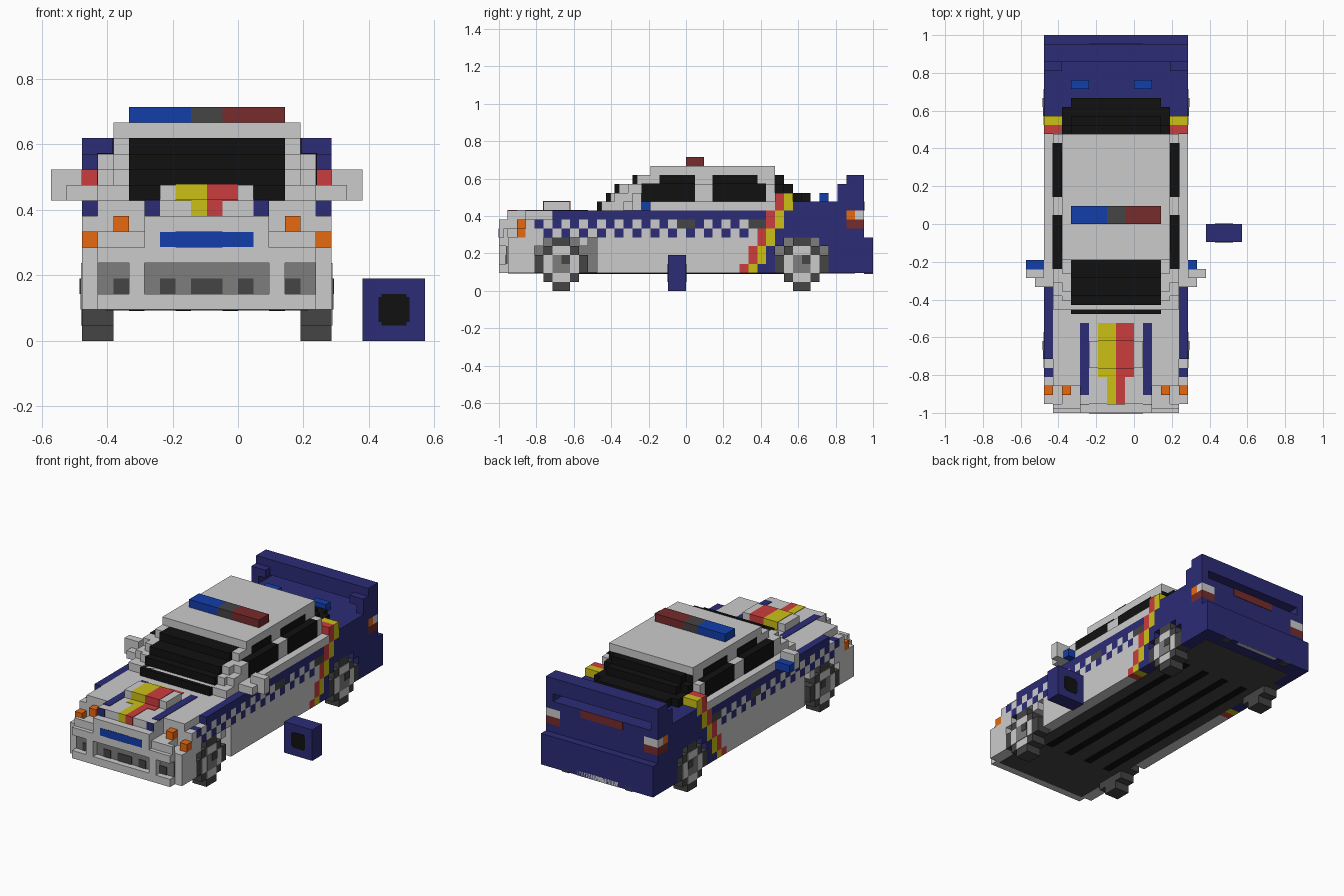
import bpy, bmesh
from mathutils import Matrix, Vector

cube = bpy.data.objects.get("Cube")
if cube:
    bpy.data.objects.remove(cube, do_unlink=True)

V = 2 / 42  # edge of one block

COLOURS = {
    "white": (0.60, 0.60, 0.60), "navy": (0.025, 0.025, 0.184),
    "yellow": (0.60, 0.53, 0.008), "red": (0.60, 0.047, 0.047),
    "orange": (0.85, 0.15, 0.006), "blue": (0.006, 0.048, 0.41),
    "dark red": (0.184, 0.025, 0.025), "black": (0.0056, 0.0056, 0.0056),
    "dark grey": (0.058, 0.058, 0.058), "mid grey": (0.205, 0.205, 0.205),
}
MATS = {}
for name, rgb in COLOURS.items():
    m = bpy.data.materials.new(name)
    m.use_nodes = True
    m.diffuse_color = (*rgb, 1)
    m.node_tree.nodes["Principled BSDF"].inputs["Base Color"].default_value = (*rgb, 1)
    MATS[name] = m


def part(name, boxes):
    """Blocks given as colour, x0, x1, y0, y1, z0, z1, in block units from the car's centre line and nose."""
    mesh = bpy.data.meshes.new(name)
    used = sorted({b[0] for b in boxes})
    for c in used:
        mesh.materials.append(MATS[c])
    bm = bmesh.new()
    for c, x0, x1, y0, y1, z0, z1 in boxes:
        centre = Vector(((x0 + x1) / 2 - 2, (y0 + y1) / 2 - 21, (z0 + z1) / 2)) * V
        size = Vector((x1 - x0, y1 - y0, z1 - z0)) * V
        made = bmesh.ops.create_cube(bm, size=1, matrix=Matrix.Translation(centre) @ Matrix.Diagonal((*size, 1)))
        for f in {f for v in made["verts"] for f in v.link_faces}:
            f.material_index = used.index(c)
    bm.to_mesh(mesh)
    bm.free()
    ob = bpy.data.objects.new(name, mesh)
    bpy.context.collection.objects.link(ob)
    return ob


def both(boxes):
    """Adds the mirrored copy of every block."""
    return boxes + [(c, -x1, -x0, *rest) for c, x0, x1, *rest in boxes]


# Body core, hood and trunk
part("body_core", [("white", -6, 6, 1, 31, 2, 7), ("white", -6, 6, 3, 31, 7, 8),
                   ("white", -4, 4, 1, 3, 7, 8)])
part("hood", [("white", -4, 4, 1, 3, 8, 9), ("white", -7, 7, 3, 31, 8, 9)])
part("hood_scoop", [("white", -3, 3, 5, 8, 9, 10)])
part("trunk", [("navy", -6, 6, 31, 41, 2, 10)])
part("underbody", [("dark grey", -6.5, 6.5, 1, 40, 1.95, 2.1)]
     + both([("black", x, x + 1, 8, 34, 1.9, 2) for x in (1, 4)]))

# Side panels, block by block: checks, slanted stripe, handles and lamps
WHEELS = (7, 34)


def side_colour(j, k):
    stripe = j - (27 + (k - 1) // 2)
    if j >= 39 and k in (7, 8):
        return "dark red" if k == 7 else ("orange" if j == 39 else "white")
    if stripe in (0, 1):
        return ("red", "yellow")[stripe]
    if stripe > 1:
        return "navy"
    if k == 7 and j in (20, 21, 28, 29):
        return "dark grey"
    if k == 8 or (j >= 4 and k in (6, 7) and (j + k) % 2 == 1):
        return "navy"
    return "white"


def in_arch(j, k):
    return any(c - 3 <= j < c + (4 if c < 20 else 3) and k < 6
               and not (k == 5 and j in (c - 3, c + 2)) for c in WHEELS)


def side_top(j):
    if j < 3:
        return 6
    if j < 6:
        return 8
    return 9 if j < 31 else 11 if j < 33 else 10


panels = []
for j in range(1, 41):
    for k in range(2, side_top(j)):
        if not in_arch(j, k):
            inner = 7 if k == 8 and j < 31 else 6
            panels.append((side_colour(j, k), inner, 8, j, j + 1, k, k + 1))
part("side_panels", both(panels))
part("arch_liners", both([("mid grey", 5.5, 6.05, c - 3, c + 4 - (c > 20), 2, 6) for c in WHEELS]))

# Hood stripes
stripes = []
for c, a, s in (("yellow", -2, -1), ("red", 0, 0)):
    stripes += [(c, a, a + 2, 4, 10, 8.9, 9.06), (c, a, a + 2, 4.94, 8.06, 9, 10.06),
                (c, s, s + 1, 0.94, 4, 8, 9.06)]
part("hood_stripes", stripes + both([("navy", 3, 4, 2, 10, 8.9, 9.06), ("navy", 3, 4, 0.94, 1.1, 8, 9)]))

# Front bumper with open grilles
part("front_bumper", [("white", -7, 7, 0, 1, 2, 3), ("white", -7, 7, 0, 1, 5, 6),
                      ("white", -4, 4, 0, 1, 6, 8)]
     + both([("white", 4, 5, 0, 1, 3, 5), ("white", 4, 7, 0.5, 1, 6, 7)]))
part("grille_back", [("mid grey", -4, 4, 0.8, 1.05, 3, 5)]
     + both([("mid grey", 5, 7, 0.8, 1.05, 3, 5), ("dark grey", 5, 6, 0.72, 1, 3, 4)])
     + [("dark grey", x, x + 1, 0.72, 1, 3, 4) for x in (-3, -1, 0, 2)])
part("upper_grille", [("blue", -3, 3, -0.0, 0.1, 6.02, 6.98), ("black", -2, 1, -0.0, 0.12, 6, 7)])
bpy.data.objects["upper_grille"].location.y = -0.002
part("front_lamps", both([("orange", 7, 8, 2, 3, 6, 7), ("orange", 5, 6, 2, 3, 7, 8)]))

# Cabin: lower ledge, stepped glass, pillars and roof
part("cabin_base", [("white", -8, 8, 14, 31, 9, 10), ("white", -7, 7, 11.5, 31, 9, 10)])
steps = ((9, 11, 35), (10, 12, 35), (11, 13, 33), (12, 15, 32))
part("windscreens", [("black", -5, 5, a, b, k, k + 1) for k, a, b in steps])
part("rear_window_sides", both([("black", 5, 6, 31, b - 1, k, k + 1) for k, a, b in steps if k > 9]))
part("pillars", both([("white", 5, 6, a + 0.5, 31, k, k + 1) for k, a, b in steps]
                     + [("white", 6, 7, 13, 31, 10, 11), ("white", 6, 7, 14.5, 31, 11, 12)]))
part("roof", [("white", -6, 6, 17, 31, 13, 14)])
windows = []
for a, b, c, d in ((16, 22, 18, 22), (24, 30, 24, 29)):
    windows += [("black", 6, 7.06, a, b, 10, 12.06), ("black", 5, 6.06, c, d, 12, 13)]
part("side_windows", both(windows))

# Light bar
part("light_bar", [("blue", -5, -1, 21, 23, 14, 15), ("dark grey", -1, 1, 21, 23, 14, 15),
                   ("dark red", 1, 5, 21, 23, 14, 15)])

# Mirrors
part("mirrors", both([("white", 8, 10, 15, 16, 9, 11), ("white", 7, 9, 14, 15, 9, 10)])
     + [("blue", -10, -8, 16, 17, 9, 10), ("blue", 7, 9, 16, 17, 9, 10)])

# Rear wing, bumper and lamps
part("rear_wing", [("navy", -8, 8, 39, 41, 11, 13)]
     + both([("navy", 7, 8, 38, 41, 10, 12), ("navy", 6, 7, 38, 39, 11, 12)]))
part("rear_bumper", [("navy", -8, 8, 41, 42, 2, 6)])
part("number_panel", [("white", -3, 3, 41.5, 42.0, 1.97, 2.6)])
part("exhausts", both([("dark grey", 4, 5, 41, 42, 1.9, 2.5)]))
part("brake_light", [("dark red", -3, 3, 40.9, 41.06, 9, 10)])
part("trunk_lights", [("blue", -5, -3, 36, 37, 10, 11), ("blue", 2, 4, 36, 37, 10, 11)])

# Wheels
for label, c in zip(("front", "rear"), WHEELS):
    tyre = [("dark grey", 6, 8, c - w, c + w, 3 - h, 3 + h) for w, h in ((1, 3), (2, 2), (3, 1))]
    rim = [("white", 7.8, 8.06, c - w, c + w, 3 - h, 3 + h) for w, h in ((1, 2), (2, 1))]
    hub = [("mid grey", 7.8, 8.12, c - 1, c + 1, 2, 4), ("dark grey", 7.8, 8.16, c, c + 1, 3, 4)]
    part(label + "_wheels", both(tyre + rim + hub))

# Separate block beside the car, with a dark octagonal patch on both faces
patch = []
for y0, y1 in ((18.95, 19.1), (20.9, 21.05)):
    patch += [("black", 11, 13, y0, y1, 1.2, 2.8), ("black", 11.2, 12.8, y0, y1, 1, 3)]
part("side_block", [("navy", 10, 14, 19, 21, 0, 4)] + patch)
